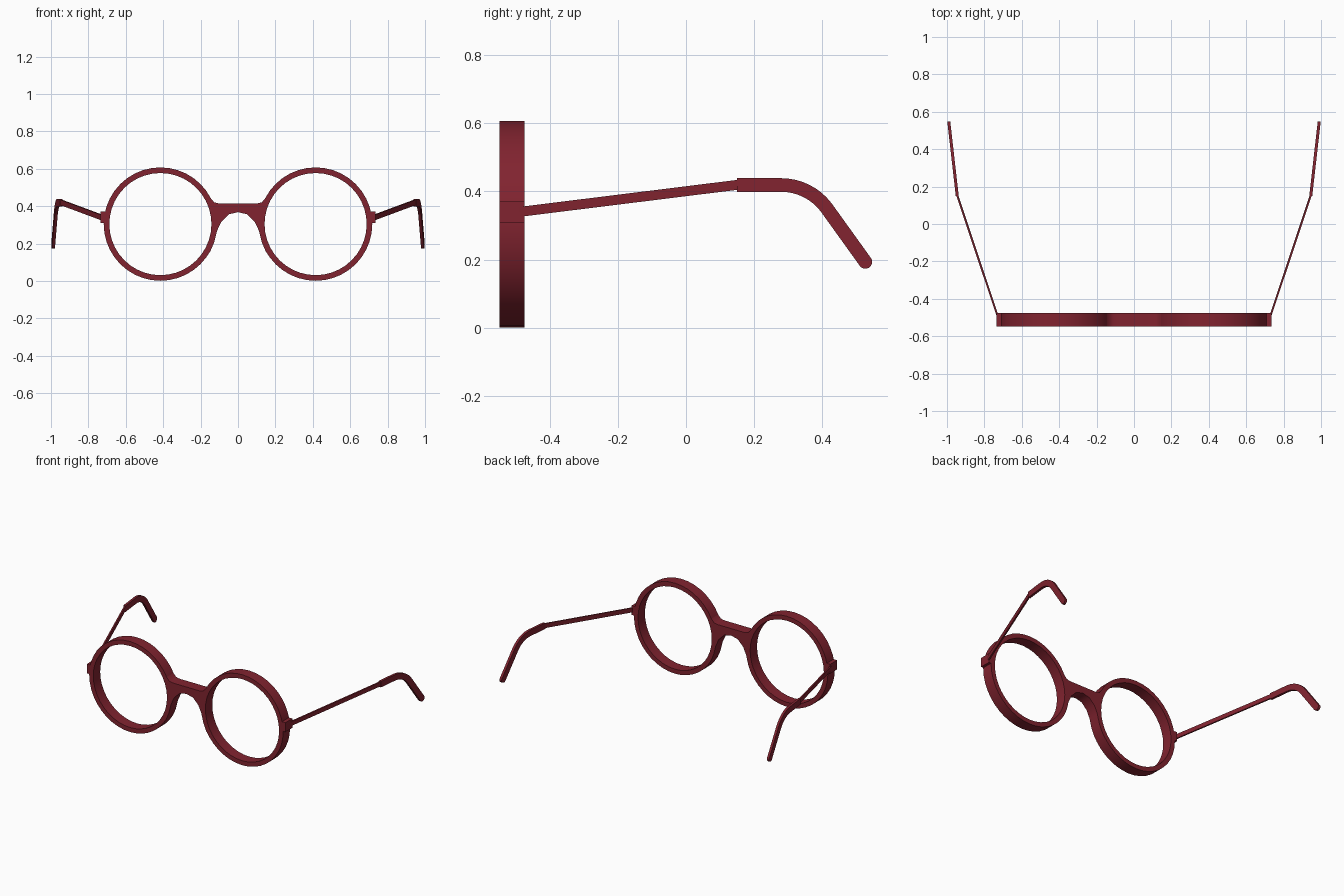
import bpy, bmesh
from math import sin, cos, radians, hypot

if "Cube" in bpy.data.objects:
    bpy.data.objects.remove(bpy.data.objects["Cube"])

red = bpy.data.materials.new("dark red")
red.diffuse_color = (0.22, 0.017, 0.029, 1)
red.use_nodes = True
red.node_tree.nodes["Principled BSDF"].inputs["Base Color"].default_value = red.diffuse_color

Y0, Y1 = -0.548, -0.475              # front and back of the frame
CX, CZ, R_OUT, R_IN = 0.415, 0.304, 0.303, 0.273
SEG = 40


def finish(name, bm):
    bmesh.ops.recalc_face_normals(bm, faces=bm.faces)
    me = bpy.data.meshes.new(name)
    bm.to_mesh(me)
    bm.free()
    ob = bpy.data.objects.new(name, me)
    bpy.context.collection.objects.link(ob)
    me.materials.append(red)
    bpy.ops.object.select_all(action='DESELECT')
    ob.select_set(True)
    bpy.context.view_layer.objects.active = ob
    bpy.ops.object.shade_smooth_by_angle(angle=radians(35))
    return ob


def loft(name, rings, closed):
    """Skin a row of four-cornered sections."""
    bm = bmesh.new()
    vs = [[bm.verts.new(p) for p in r] for r in rings]
    n = len(vs)
    for i in range(n if closed else n - 1):
        a, b = vs[i], vs[(i + 1) % n]
        for k in range(4):
            bm.faces.new((a[k], a[(k + 1) % 4], b[(k + 1) % 4], b[k]))
    if not closed:
        bm.faces.new(vs[0])
        bm.faces.new(vs[-1])
    return finish(name, bm)


def rim_point(s, r, deg):
    a = radians(deg)
    return s * (CX - r * cos(a)), CZ + r * sin(a)


def section(inner, outer):
    (xi, zi), (xo, zo) = inner, outer
    return [(xi, Y0, zi), (xo, Y0, zo), (xo, Y1, zo), (xi, Y1, zi)]


def temple_x(y):
    """Sideways spread of the temples, with a bend at the ear piece."""
    if y < 0.15:
        return 0.73 + (y + 0.49) * 0.215 / 0.64
    return 0.945 + (y - 0.15) * 0.045 / 0.395


def strip(name, s, path, half, thick, round_end=False):
    """Flat bar following a side-view path of (y, z) points."""
    rings = []

    def add(y, z, ny, nz, h):
        pts = []
        for k, t in ((1, -1), (1, 1), (-1, 1), (-1, -1)):
            yy, zz = y + k * ny * h, z + k * nz * h
            pts.append((s * (temple_x(y + k * ny * h if y > 0.2 else y) + t * thick / 2), yy, zz))
        rings.append(pts)

    for i, (y, z) in enumerate(path):
        a, b = path[max(i - 1, 0)], path[min(i + 1, len(path) - 1)]
        dy, dz = b[0] - a[0], b[1] - a[1]
        d = hypot(dy, dz)
        add(y, z, -dz / d, dy / d, half)
    if round_end:
        dy, dz = dy / d, dz / d
        for deg in (20, 40, 60, 80):
            c, q = half * cos(radians(deg)), half * sin(radians(deg))
            add(y + dy * q, z + dz * q, -dz, dy, c)
    return loft(name, rings, False)


# ear piece path: level, then an arc, then a straight drop
hook = [(0.15, 0.419), (0.28, 0.419)]
for i in range(1, 9):
    a = radians(53 * i / 8)
    hook.append((0.28 + 0.165 * sin(a), 0.419 - 0.165 * (1 - cos(a))))
hook.append((0.527, 0.193))

for s, side in ((-1, "left"), (1, "right")):
    # round rim
    loft(side + "_rim", [section(rim_point(s, R_IN, i * 360 / SEG),
                                 rim_point(s, R_OUT, i * 360 / SEG))
                         for i in range(SEG)], True)
    # hinge block
    loft(side + "_hinge", [section((s * x, 0.309), (s * x, 0.371))
                           for x in (0.705, 0.735)], False)
    # temple and ear piece
    strip(side + "_temple", s, [(-0.49, 0.340), (0.155, 0.420)], 0.0145, 0.010)
    strip(side + "_ear_piece", s, hook, 0.020, 0.016, True)

# bridge: upper and lower edges paired from the left rim to the right rim
top = [(0.128, 0.421), (0.112, 0.416), (0.095, 0.414), (0.05, 0.414), (0, 0.414)]
low = [(0.128, 0.205), (0.112, 0.268), (0.090, 0.316), (0.05, 0.356), (0, 0.368)]
upper = [rim_point(1, R_OUT, 27)] + top
lower = [rim_point(1, R_OUT, -36), (0.148, 0.158)] + low
arc = [rim_point(1, R_OUT, d) for d in range(-27, 27, 9)]
bm = bmesh.new()
outline = (upper + [(-x, z) for x, z in upper[-2::-1]]
           + [(-x, z) for x, z in arc[::-1]]
           + [(-x, z) for x, z in lower] + lower[-2::-1] + arc)
face = bm.faces.new([bm.verts.new((x, Y0, z)) for x, z in outline])
ext = bmesh.ops.extrude_face_region(bm, geom=[face], use_keep_orig=True)
for v in ext["geom"]:
    if isinstance(v, bmesh.types.BMVert):
        v.co.y = Y1
finish("bridge", bm)
